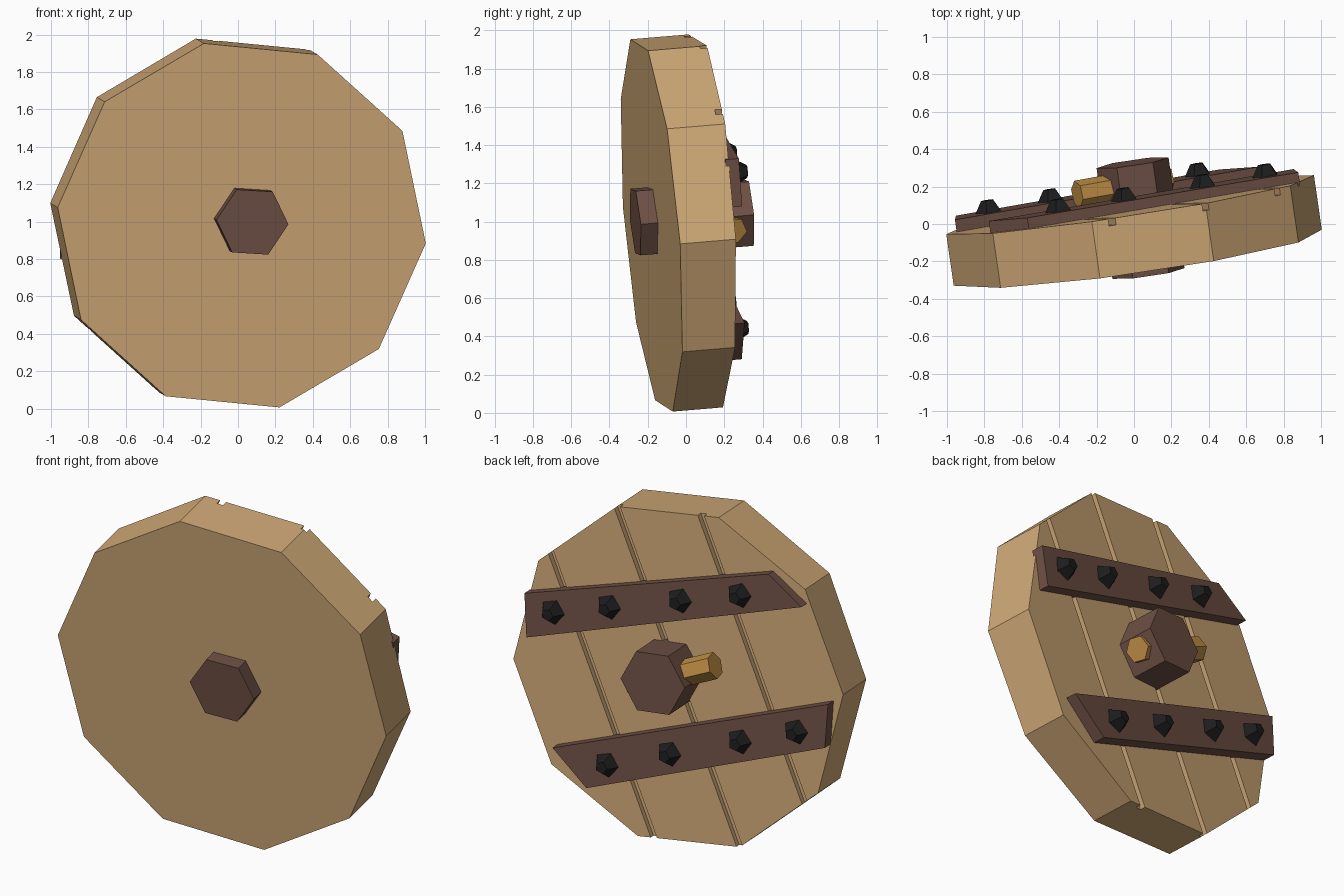
import bpy, bmesh, math
from mathutils import Matrix, Vector

cube = bpy.data.objects.get("Cube")
if cube:
    bpy.data.objects.remove(cube, do_unlink=True)

# Leaning frame of the wheel: local z runs out of the back, local y along the boards
back = Vector((-0.142, 0.986, 0.083)).normalized()
along = Vector((0.406, -0.018, 0.913))
across = along.cross(back).normalized()
along = back.cross(across)
FRAME = Matrix((across, along, back)).transposed().to_4x4()
FRAME.translation = (0.02, -0.18, 0.98)


def material(name, rgb):
    mat = bpy.data.materials.new(name)
    mat.use_nodes = True
    mat.diffuse_color = (*rgb, 1)
    mat.node_tree.nodes["Principled BSDF"].inputs["Base Color"].default_value = (*rgb, 1)
    return mat


PALE = material("pale_wood", (0.62, 0.39, 0.18))
DARK = material("dark_wood", (0.155, 0.08, 0.058))
PEG = material("peg_wood", (0.52, 0.27, 0.06))
IRON = material("black_iron", (0.012, 0.012, 0.012))


def add_object(name, bm, mat):
    bmesh.ops.recalc_face_normals(bm, faces=bm.faces)
    mesh = bpy.data.meshes.new(name)
    bm.to_mesh(mesh)
    bm.free()
    mesh.materials.append(mat)
    obj = bpy.data.objects.new(name, mesh)
    obj.matrix_world = FRAME
    bpy.context.collection.objects.link(obj)
    return obj


def prism(name, outline, z0, z1, mat, place=Matrix()):
    bm = bmesh.new()
    face = bm.faces.new([bm.verts.new((x, y, z0)) for x, y in outline])
    top = bmesh.ops.extrude_face_region(bm, geom=[face])["geom"]
    verts = [v for v in top if isinstance(v, bmesh.types.BMVert)]
    bmesh.ops.translate(bm, verts=verts, vec=(0, 0, z1 - z0))
    bm.transform(place)
    return add_object(name, bm, mat)


def polygon(sides, radius, start, cx=0, cy=0):
    angles = [math.radians(start) + math.tau * i / sides for i in range(sides)]
    return [(cx + radius * math.cos(a), cy + radius * math.sin(a)) for a in angles]


# Ten-sided wheel with three board seams cut into the back
THICK = 0.287
wheel = prism("wheel", polygon(10, 1.0, 90), 0, THICK, PALE)
cutters = []
for x in (-0.495, 0, 0.485):
    w = 0.018
    cutter = prism("seam_cutter", [(x - w, -1.2), (x + w, -1.2), (x + w, 1.2), (x - w, 1.2)],
                   THICK - 0.035, THICK + 0.1, PALE)
    cutter.hide_render = True
    cutters.append(cutter)
    mod = wheel.modifiers.new("seam", "BOOLEAN")
    mod.operation = "DIFFERENCE"
    mod.solver = "EXACT"
    mod.object = cutter
graph = bpy.context.evaluated_depsgraph_get()
carved = bpy.data.meshes.new_from_object(wheel.evaluated_get(graph))
wheel.modifiers.clear()
wheel.data = carved
for cutter in cutters:
    bpy.data.objects.remove(cutter, do_unlink=True)

# The wheel is slightly thicker towards its top
for v in wheel.data.vertices:
    v.co.z *= 1 + 0.09 * v.co.y

# Six-sided axle and the peg through its back end
prism("axle", polygon(6, 0.195, 40, -0.031, 0.041), -0.09, 0.51, DARK)
peg_place = Matrix.Translation((0.042, 0.034, 0.395)) @ Matrix.Rotation(math.pi / 2, 4, "Y")
prism("axle_peg", polygon(6, 0.075, 10), -0.27, 0.27, PEG, peg_place)

# Two braces across the boards, ends cut to the rim
prism("upper_brace", [(-0.71, 0.66), (0.80, 0.45), (0.93, 0.23), (-0.79, 0.42)],
      0.285, 0.357, DARK)
prism("lower_brace", [(-0.87, -0.21), (0.88, -0.33), (0.77, -0.56), (-0.75, -0.47)],
      0.268, 0.345, DARK)


# Faceted nail heads along each brace
def nail(name, x, y, z, turn):
    bm = bmesh.new()
    bmesh.ops.create_cone(bm, cap_ends=True, segments=5, radius1=0.075, radius2=0.036, depth=0.065)
    bm.transform(Matrix.Translation((x, y, z + 0.03)) @ Matrix.Rotation(turn, 4, "Z"))
    add_object(name, bm, IRON)


rows = {"upper": ((-0.58, -0.23, 0.21, 0.58), 0.45, -0.13, 0.357),
        "lower": ((-0.58, -0.18, 0.27, 0.63), -0.40, -0.055, 0.345)}
for row, (xs, mid, slope, z) in rows.items():
    for i, x in enumerate(xs):
        nail(f"{row}_nail_{i + 1}", x, mid + slope * x, z, 0.5 + 1.3 * i)
